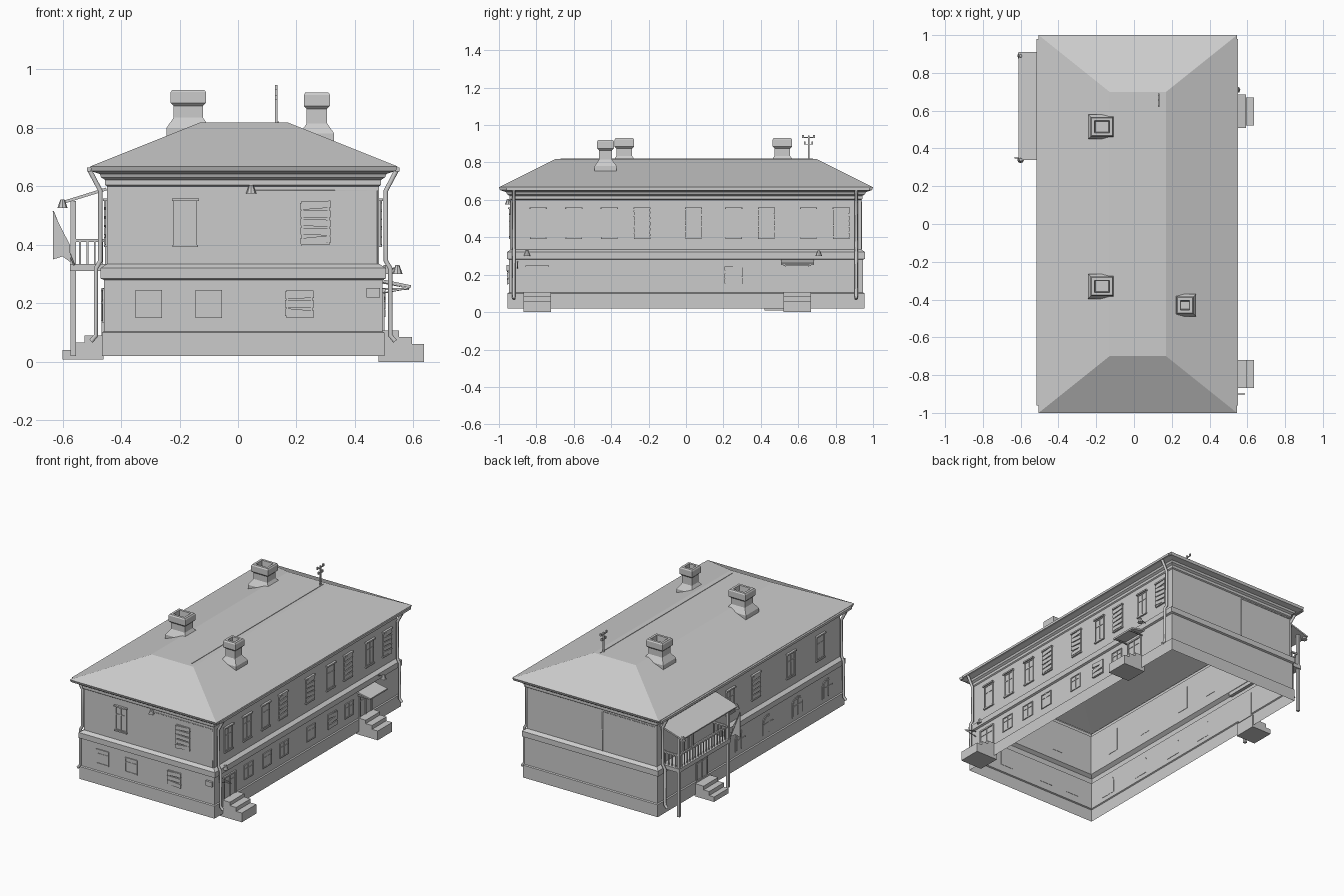
import bpy, bmesh, math, random
from mathutils import Matrix, Vector

random.seed(4)
cube = bpy.data.objects.get("Cube")
if cube:
    bpy.data.objects.remove(cube)

grey = bpy.data.materials.new("plain_grey")
grey.use_nodes = True
GREY = (0.6, 0.6, 0.6, 1)
grey.diffuse_color = GREY
grey.node_tree.nodes["Principled BSDF"].inputs["Base Color"].default_value = GREY

CX = 0.0175  # middle of the house across x


def finish(name, bm, fix=True):
    if fix:
        bmesh.ops.recalc_face_normals(bm, faces=bm.faces)
    mesh = bpy.data.meshes.new(name)
    bm.to_mesh(mesh)
    bm.free()
    mesh.materials.append(grey)
    obj = bpy.data.objects.new(name, mesh)
    bpy.context.collection.objects.link(obj)
    return obj


def box(bm, lo, hi, frame=Matrix(), roll=0):
    """Box between two corners, rolled about its own y axis, in a wall frame."""
    lo, hi = Vector(lo), Vector(hi)
    mat = frame @ Matrix.Translation((lo + hi) / 2) @ Matrix.Rotation(roll, 4, "Y")
    bmesh.ops.create_cube(bm, size=1, matrix=mat @ Matrix.Diagonal((*(hi - lo), 1)))


def prism(bm, outline, d0, d1, frame):
    """Extrude a (u, z) outline between two depths of a wall frame."""
    a, b = ([bm.verts.new(frame @ Vector((u, d, z))) for u, z in outline] for d in (d0, d1))
    bm.faces.new(a)
    bm.faces.new(b)
    for i in range(len(a)):
        j = (i + 1) % len(a)
        bm.faces.new((a[i], a[j], b[j], b[i]))


def rings(bm, loops, cx=0, cy=0, cap=True):
    """Skin rectangular rings given as (half_x, half_y, z)."""
    rows = [[bm.verts.new((cx + sx * hx, cy + sy * hy, z))
             for sx, sy in ((-1, -1), (1, -1), (1, 1), (-1, 1))] for hx, hy, z in loops]
    for a, b in zip(rows, rows[1:]):
        for i in range(4):
            j = (i + 1) % 4
            bm.faces.new((a[i], a[j], b[j], b[i]))
    if cap:
        bm.faces.new(rows[-1])


def tube(name, points, radius):
    curve = bpy.data.curves.new(name, "CURVE")
    curve.dimensions = "3D"
    curve.bevel_depth = radius
    curve.bevel_resolution = 1
    curve.use_fill_caps = True
    line = curve.splines.new("POLY")
    line.points.add(len(points) - 1)
    for p, co in zip(line.points, points):
        p.co = (*co, 1)
    curve.materials.append(grey)
    obj = bpy.data.objects.new(name, curve)
    bpy.context.collection.objects.link(obj)


def wall(origin, along, out):
    """Frame with u along the wall, depth outwards, z up."""
    m = Matrix((along, out, (0, 0, 1))).transposed().to_4x4()
    m.translation = origin
    return m


X, Y = Vector((1, 0, 0)), Vector((0, 1, 0))


def walls(hx, hy):
    return {"front": wall((0, -hy, 0), X, -Y), "back": wall((0, hy, 0), X, Y),
            "right": wall((CX + hx, 0, 0), Y, X), "left": wall((CX - hx, 0, 0), Y, -X)}


UPPER, LOWER = walls(0.465, 0.937), walls(0.476, 0.947)

# Walls, string course and cornice as one open shell
bm = bmesh.new()
rings(bm, [(0.483, 0.955, 0.02), (0.483, 0.955, 0.1), (0.476, 0.947, 0.104), (0.476, 0.947, 0.28),
           (0.488, 0.958, 0.285), (0.488, 0.958, 0.32), (0.465, 0.937, 0.335), (0.465, 0.937, 0.6),
           (0.472, 0.944, 0.605), (0.472, 0.944, 0.622), (0.485, 0.957, 0.63),
           (0.49, 0.962, 0.642), (0.52, 0.994, 0.652)], CX, 0, cap=False)
finish("walls", bm, False)

# Hipped roof with a flat top and seam
bm = bmesh.new()
rings(bm, [(0.52, 0.994, 0.652), (0.525, 1.0, 0.668), (0.15, 0.7, 0.818)], CX + 0.0025)
finish("roof", bm, False)
bm = bmesh.new()
box(bm, (0.135, -0.67, 0.816), (0.14, 0.68, 0.821))
finish("roof_seam", bm)

# Gutters and downpipes
bm = bmesh.new()
for s in (-1, 1):
    x = CX + s * 0.527
    box(bm, (x - 0.007, -0.96, 0.65), (x + 0.007, 0.98, 0.665))
    for y in (-0.92, 0.91):
        route = ((0.525, 0.655), (0.488, 0.585), (0.488, 0.345), (0.503, 0.32),
                 (0.503, 0.09), (0.52, 0.07))
        tube("downpipe", [(CX + s * dx, y, z) for dx, z in route], 0.009)
finish("gutters", bm)

# Chimneys: flared foot, shaft, cap and flue
for cx, cy, hx, hy, foot, top in ((-0.17, 0.515, 0.06, 0.052, 0.74, 0.93),
                                  (-0.17, -0.33, 0.06, 0.052, 0.74, 0.93),
                                  (0.27, -0.43, 0.045, 0.045, 0.72, 0.92)):
    bm = bmesh.new()
    rings(bm, [(hx + 0.014, hy + 0.014, foot), (hx + 0.014, hy + 0.014, foot + 0.06),
               (hx - 0.01, hy - 0.01, foot + 0.095), (hx - 0.01, hy - 0.01, top - 0.055),
               (hx, hy, top - 0.045), (hx, hy, top - 0.008), (hx - 0.005, hy - 0.005, top),
               (hx - 0.02, hy - 0.02, top), (hx - 0.025, hy - 0.025, top - 0.07)], cx, cy)
    finish("chimney", bm, False)

# Aerial on the ridge
bm = bmesh.new()
box(bm, (0.127, 0.651, 0.81), (0.135, 0.659, 0.945))
for z, w in ((0.895, 0.02), (0.93, 0.03)):
    box(bm, (0.128, 0.655 - w, z), (0.134, 0.655 + w, z + 0.005))
    for y in (-w, w):
        box(bm, (0.127, 0.65 + y, z), (0.135, 0.66 + y, z + 0.016))
finish("aerial", bm)


def window(side, u, z0, z1, w, frames, boarded=False, lintel=False):
    """Thin pane with a frame, mullion and transom, or loose boards."""
    f, h = frames[side], w / 2
    bm = bmesh.new()
    box(bm, (u - h, -0.002, z0), (u + h, 0.002, z1), f)
    t = 0.006
    for a in (u - h, u + h - t):
        box(bm, (a, 0, z0), (a + t, 0.006, z1), f)
    for z in (z0, z1 - t):
        box(bm, (u - h, 0, z), (u + h, 0.006, z + t), f)
    if boarded:
        n = 5 if z1 - z0 > 0.12 else 3
        step = (z1 - z0) / n
        for i in range(n):
            z = z0 + i * step
            box(bm, (u - h - 0.004, 0.004, z + 0.003), (u + h + 0.004, 0.01, z + step - 0.003),
                f, random.uniform(-0.12, 0.12))
    else:
        box(bm, (u - t / 2, 0, z0), (u + t / 2, 0.005, z1), f)
        mid = z0 + (z1 - z0) * 0.66
        box(bm, (u - h, 0, mid), (u + h, 0.005, mid + t), f)
    if lintel:
        box(bm, (u - h - 0.006, 0, z1), (u + h + 0.006, 0.014, z1 + 0.009), f)
        box(bm, (u - h - 0.004, 0, z0 - 0.008), (u + h + 0.004, 0.01, z0), f)
    finish("boarded_window" if boarded else "window", bm)


# Upper windows
ROW = (-0.6, -0.41, -0.235, 0.04, 0.255, 0.43)
for u in (-0.79, *ROW, 0.655, 0.83):
    window("right", u, 0.4, 0.55, 0.08, UPPER, u in (-0.235, 0.04, 0.43, 0.83), True)
for u in (-0.73, -0.43, -0.07, 0.19):
    window("left", u, 0.4, 0.55, 0.08, UPPER, u == -0.07, True)
window("front", -0.18, 0.4, 0.55, 0.08, UPPER, False, True)
window("front", 0.265, 0.4, 0.55, 0.095, UPPER, True)

# Lower windows
for u in ROW:
    window("right", u, 0.15, 0.245, 0.09, LOWER, u == 0.255)
for u in (-0.305, -0.1, 0.21):
    window("front", u, 0.15, 0.245, 0.09, LOWER, u == 0.21)

# Arched lower windows on the left-hand wall
for u in (-0.79, -0.48, -0.18, 0.1):
    bm = bmesh.new()
    arcs = [math.pi * i / 8 for i in range(9)]
    for grow, depth in ((0.008, 0.004), (0, 0.007)):
        h = 0.045 + grow
        shape = [(u - h, 0.14 - grow), (u + h, 0.14 - grow)]
        shape += [(u + h * math.cos(a), 0.215 + (0.03 + grow) * math.sin(a)) for a in arcs]
        prism(bm, shape, -0.002, depth, LOWER["left"])
    box(bm, (u - 0.003, 0, 0.14), (u + 0.003, 0.01, 0.243), LOWER["left"])
    box(bm, (u - 0.045, 0, 0.2), (u + 0.045, 0.01, 0.206), LOWER["left"])
    finish("arched_window", bm)


def door(side, u, z0, z1, w, frames):
    f, h = frames[side], w / 2
    bm = bmesh.new()
    box(bm, (u - h, -0.002, z0), (u + h, 0.003, z1), f)
    for a, b in ((u - h, u - h + 0.01), (u + h - 0.01, u + h), (u - 0.003, u + 0.003)):
        box(bm, (a, 0, z0), (b, 0.008, z1), f)
    box(bm, (u - h, 0, z1 - 0.01), (u + h, 0.01, z1), f)
    box(bm, (u - h, 0, z1 - 0.045), (u + h, 0.006, z1 - 0.039), f)
    finish("door", bm)


# Doors, entrance steps and canopy
for u in (-0.795, 0.595):
    door("right", u, 0.09, 0.25, 0.125, LOWER)
    bm = bmesh.new()
    for x, z in ((0.636, 0.06), (0.595, 0.085), (0.55, 0.107)):
        box(bm, (0.48, u - 0.074, 0), (x, u + 0.074, z))
    finish("entrance_steps", bm)
door("left", 0.5, 0.09, 0.25, 0.12, LOWER)
door("left", 0.62, 0.335, 0.53, 0.1, UPPER)
bm = bmesh.new()
canopy = Matrix.Translation((0.54, 0.597, 0.267)) @ Matrix.Rotation(0.2, 4, "Y")
box(bm, (-0.052, -0.088, -0.005), (0.052, 0.088, 0.005), canopy)
for y in (0.525, 0.665):
    box(bm, (0.48, y - 0.004, 0.246), (0.585, y + 0.004, 0.252))
finish("door_canopy", bm)

# Balcony on posts with railing, sloping roof and steps
bm = bmesh.new()
box(bm, (-0.575, 0.36, 0.31), (-0.45, 0.89, 0.335))
for y in (0.375, 0.875):
    box(bm, (-0.572, y - 0.009, 0.02), (-0.554, y + 0.009, 0.55))
    box(bm, (-0.565, y - 0.005, 0.41), (-0.45, y + 0.005, 0.42))
    for x in (-0.54, -0.515, -0.49, -0.465):
        box(bm, (x - 0.003, y - 0.003, 0.335), (x + 0.003, y + 0.003, 0.412))
box(bm, (-0.568, 0.375, 0.41), (-0.558, 0.875, 0.42))
for i in range(1, 18):
    y = 0.375 + i * 0.5 / 18
    box(bm, (-0.566, y - 0.003, 0.335), (-0.56, y + 0.003, 0.412))
finish("balcony", bm)
bm = bmesh.new()
slope = Matrix.Translation((-0.53, 0.625, 0.566)) @ Matrix.Rotation(-0.3, 4, "Y")
box(bm, (-0.084, -0.285, -0.005), (0.084, 0.285, 0.005), slope)
finish("balcony_roof", bm)
bm = bmesh.new()
for x, z in ((-0.6, 0.04), (-0.565, 0.066), (-0.525, 0.09)):
    box(bm, (x, 0.42, 0.008), (-0.46, 0.57, z))
finish("porch_steps", bm)

# Flag on a slanted pole
tube("flag_pole", [(-0.56, 0.35, 0.33), (-0.632, 0.35, 0.515)], 0.003)
bm = bmesh.new()
prism(bm, [(-0.632, 0.512), (-0.575, 0.4), (-0.572, 0.34), (-0.6, 0.36), (-0.632, 0.35)],
      0, 0.004, wall((0, 0.35, 0), X, -Y))
finish("flag", bm)

# Lamps, meter box and cables
bm = bmesh.new()
for x, y, z in ((0.045, -0.95, 0.59), (0.505, -0.85, 0.315), (0.545, 0.71, 0.315),
                (-0.6, 0.89, 0.54), (-0.6, 0.34, 0.54)):
    bmesh.ops.create_cone(bm, cap_ends=True, segments=8, radius1=0.018, radius2=0.007, depth=0.03,
                          matrix=Matrix.Translation((x, y, z)))
box(bm, (0.44, 0, 0.22), (0.485, 0.014, 0.252), LOWER["front"])
finish("lamps_and_meter_box", bm)
tube("lamp_arm", [(0.49, 0.71, 0.31), (0.545, 0.71, 0.322)], 0.003)
tube("cable_bracket", [(0.495, -0.9, 0.27), (0.585, -0.9, 0.25), (0.495, -0.9, 0.235)], 0.003)
tube("front_cable", [(0.045, -0.94, 0.585), (0.475, -0.94, 0.585), (0.475, -0.94, 0.335)], 0.002)
tube("back_cable", [(-0.44, 0.94, 0.59), (-0.06, 0.94, 0.59), (-0.06, 0.94, 0.335)], 0.002)
